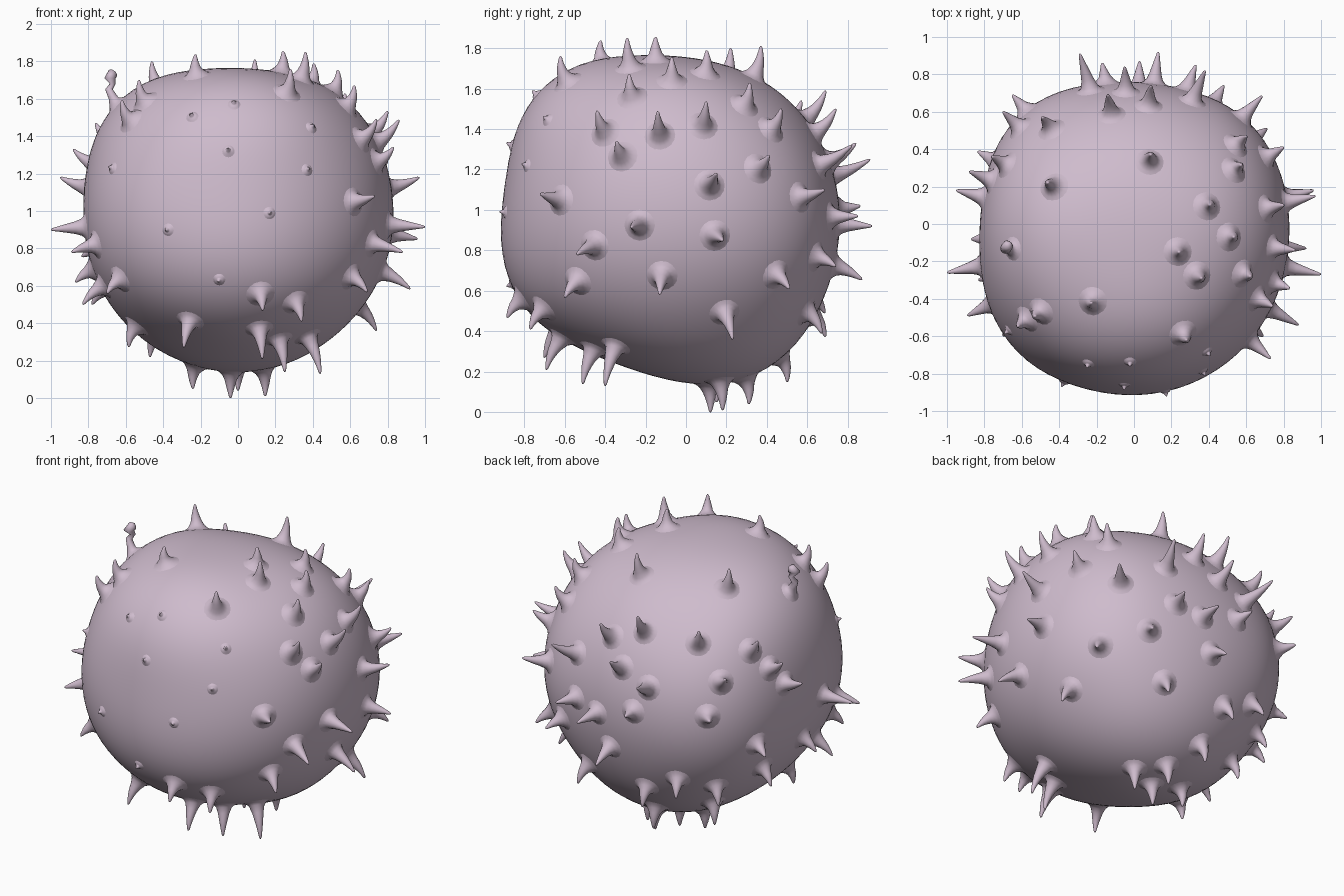
import bpy, bmesh, math
from mathutils import Vector

if "Cube" in bpy.data.objects:
    bpy.data.objects.remove(bpy.data.objects["Cube"])

skin = bpy.data.materials.new("pale mauve")
skin.diffuse_color = (0.62, 0.50, 0.61, 1)
skin.use_nodes = True
skin.node_tree.nodes["Principled BSDF"].inputs["Base Color"].default_value = skin.diffuse_color

C = Vector((0, -0.06, 0.95))          # centre of the ball

# Measured radii of the slightly lumpy ball along axes and diagonals
RADII = [
    ((1, 0, 0), .83), ((-1, 0, 0), .825), ((0, 1, 0), .82), ((0, -1, 0), .85),
    ((0, 0, 1), .81), ((0, 0, -1), .79),
    ((-1, 0, 1), .90), ((1, 0, 1), .865), ((-1, 0, -1), .815), ((1, 0, -1), .805),
    ((0, -1, 1), .92), ((0, 1, 1), .82), ((0, -1, -1), .81), ((0, 1, -1), .855),
    ((0, -.3, -1), .77), ((0, .4, -1), .86), ((0, -1, -.43), .87),
    ((-1, 1, 0), .885), ((1, .7, 0), .86), ((-1, -.7, 0), .875), ((1, -1, 0), .84),
]
RADII = [(Vector(d).normalized(), r) for d, r in RADII]
coef = [r for _, r in RADII]


def radius(d):
    ws = [math.exp(7 * (d.dot(k) - 1)) for k, _ in RADII]
    return sum(w * c for w, c in zip(ws, coef)) / sum(ws)


# Sharpen the smooth blend until it passes through the measured radii
for _ in range(10):
    err = [r - radius(d) for d, r in RADII]
    coef = [c + e for c, e in zip(coef, err)]


def on_skin(p, lift=0.0):
    d = (p - C).normalized()
    return C + d * (radius(d) + lift)


def finish(bm, name):
    bmesh.ops.recalc_face_normals(bm, faces=bm.faces)
    me = bpy.data.meshes.new(name)
    bm.to_mesh(me)
    bm.free()
    for f in me.polygons:
        f.use_smooth = True
    me.materials.append(skin)
    ob = bpy.data.objects.new(name, me)
    bpy.context.collection.objects.link(ob)
    return ob


def sweep(bm, pts, radii, hug=(-0.003, 0.006, 0.022), sides=16):
    """Round tube through pts; the first rings hug the ball to make a soft flare."""
    rings, a = [], None
    for i, (p, r) in enumerate(zip(pts, radii)):
        t = (pts[min(i + 1, len(pts) - 1)] - pts[max(i - 1, 0)]).normalized()
        if i < len(hug):
            t = (pts[0] - C).normalized()
        a = t.orthogonal() if a is None else a - t * a.dot(t)   # twist-free frame
        a.normalize()
        b = t.cross(a)
        ring = []
        for k in range(sides):
            q = 2 * math.pi * k / sides
            v = p + (a * math.cos(q) + b * math.sin(q)) * r
            if i < len(hug):
                v = on_skin(v, hug[i] * (radii[0] / .09 if hug[i] > 0 else 1))
            ring.append(bm.verts.new(v))
        rings.append(ring)
    for lo, hi in zip(rings, rings[1:]):
        for k in range(sides):
            n = (k + 1) % sides
            bm.faces.new((lo[k], lo[n], hi[n], hi[k]))
    bm.faces.new(rings[-1])


def spike(bm, tip, width=1.0, least=0.11, lean=0.9):
    tip = Vector(tip)
    if (tip - C).length < radius((tip - C).normalized()) + least:
        tip = on_skin(tip, least)
    d = tip - C
    d.z *= lean                       # spikes lean away from the equator
    d.normalize()
    base = C + d * radius(d)
    ctrl = base + d * (tip - base).length * 0.5
    prof = [(0, .085), (0, .060), (0, .044), (.3, .033), (.48, .026), (.66, .019), (.84, .012), (.95, .008), (1, .003)]
    pts = [base * (1 - t) ** 2 + ctrl * 2 * t * (1 - t) + tip * t * t for t, _ in prof]
    sweep(bm, pts, [r * width for _, r in prof])


# Ball
bm = bmesh.new()
bmesh.ops.create_icosphere(bm, subdivisions=5, radius=1)
for v in bm.verts:
    d = v.co.normalized()
    v.co = C + d * radius(d)
finish(bm, "ball_body")

# Spikes, listed by tip position
top = [
    (-.46, .22, 1.80), (-.22, -.41, 1.81), (.24, -.15, 1.855), (.36, -.29, 1.85),
    (.28, -.62, 1.76), (.40, .10, 1.78), (.53, -.07, 1.75), (.62, -.28, 1.67),
    (.09, .37, 1.81), (.565, .31, 1.62), (.60, .47, 1.50), (-.60, -.53, 1.57),
    (-.50, -.47, 1.66), (-.14, .69, 1.59), (.09, .74, 1.50), (-.49, .57, 1.54),
    (-.76, .36, 1.47),
]
right = [
    (.80, .10, 1.535), (.86, -.14, 1.487), (.82, -.34, 1.335), (.74, -.44, 1.49),
    (.97, .15, 1.18), (.73, -.72, 1.08), (1.0, -.27, .915), (.96, .18, .85),
    (.88, -.54, .78), (.92, -.13, .583), (.69, -.60, .567), (.74, .23, .36),
    (.80, .41, 1.27), (.71, .51, .61), (.685, .685, 1.10),
]
left = [
    (-.88, .28, 1.33), (-.95, .18, 1.18), (-1.0, -.26, .90), (-.89, -.49, .78),
    (-.84, -.08, .63), (-.82, .38, .76), (-.78, .25, .50), (-.68, -.58, .57),
    (-.83, -.30, .50), (-.70, .60, 1.30), (-.65, .69, 1.05),
]
back = [
    (-.05, .84, 1.33), (-.29, .91, 1.25), (.38, .82, 1.32), (.33, .85, .97),
    (.13, .92, .92), (-.17, .86, 1.02), (.03, .87, .655), (.48, .74, .72),
    (.30, .67, .39), (-.17, .68, .38), (-.40, .67, .50), (-.58, .50, .42),
]
bottom = [
    (.13, -.87, .475), (.34, -.77, .41), (-.29, -.70, .27), (.13, -.69, .21),
    (.25, -.51, .14), (.44, -.40, .13), (-.24, .15, .05), (.145, .18, .01),
    (-.04, .12, .00), (0, .31, .04), (-.12, .50, .15), (-.47, .38, .22),
    (-.56, -.25, .30),
]
for name, tips in (("top_spikes", top), ("right_spikes", right), ("left_spikes", left),
                   ("back_spikes", back), ("bottom_spikes", bottom)):
    bm = bmesh.new()
    for tip in tips:
        spike(bm, tip)
    finish(bm, name)

# Short stubs on the face side: x and z only, dropped onto the front of the ball
bm = bmesh.new()
for x, z in ((-.23, 1.47), (-.02, 1.53), (-.05, 1.31), (.38, 1.43), (.37, 1.22),
             (.17, .99), (-.37, .90), (-.10, .635), (-.65, 1.22)):
    y = C.y - math.sqrt(max(0.86 ** 2 - x * x - (z - C.z) ** 2, 0.1))
    spike(bm, (x, y, z), width=0.45, least=0.03, lean=1)
finish(bm, "front_stubs")

# One twisted, knotted spike on the upper left
bm = bmesh.new()
path = [(-.63, -.13, 1.55)] * 3 + [(-.67, -.13, 1.61), (-.69, -.12, 1.65),
        (-.67, -.11, 1.68), (-.685, -.13, 1.71), (-.67, -.11, 1.735), (-.66, -.10, 1.74)]
path = [Vector(p) for p in path]
path[:3] = [on_skin(path[0])] * 3
sweep(bm, path, [.07, .05, .035, .024, .02, .016, .03, .028, .008])
finish(bm, "twisted_spike")
